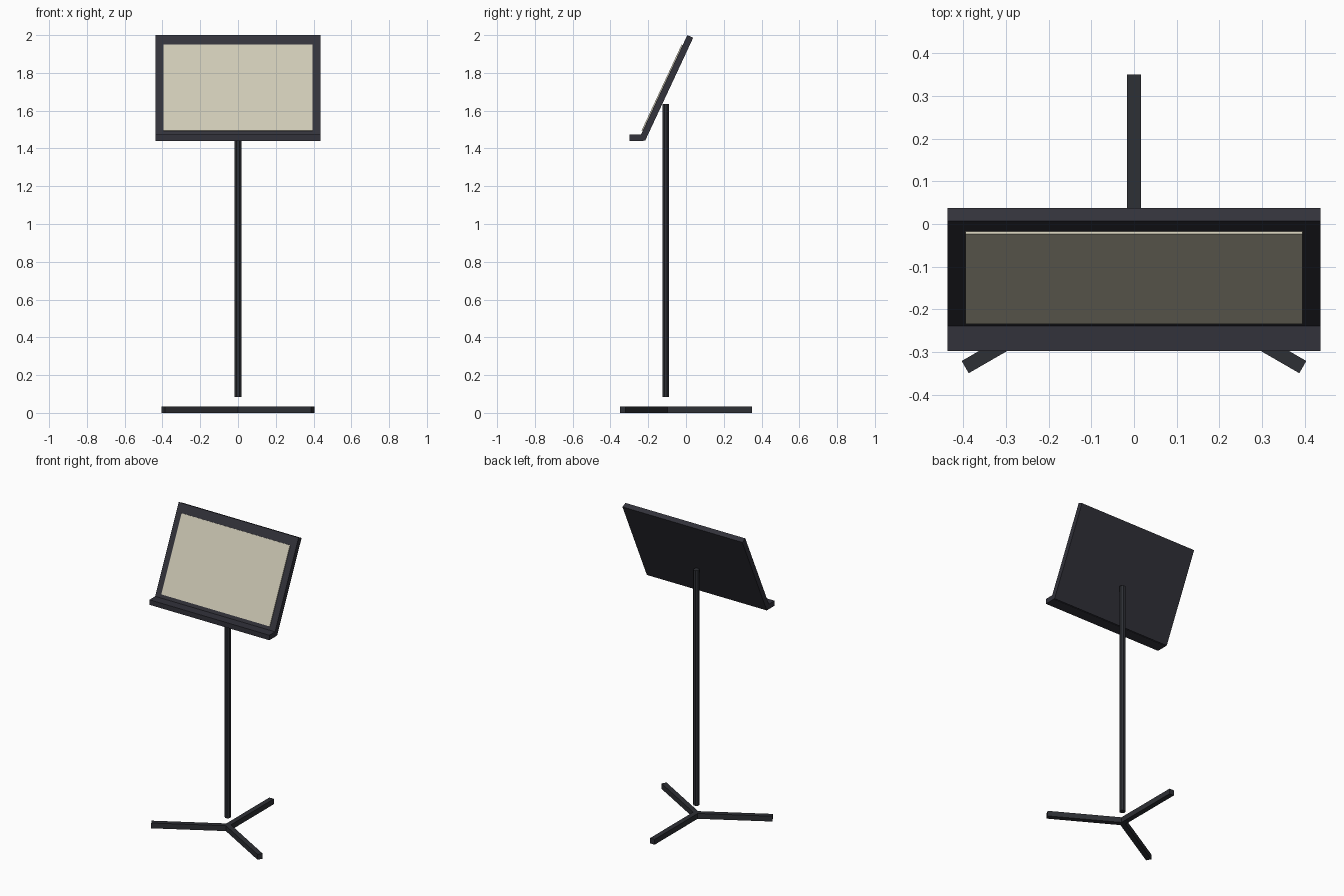
import bpy, bmesh, math
from mathutils import Matrix, Vector

if "Cube" in bpy.data.objects:
    bpy.data.objects.remove(bpy.data.objects["Cube"])


def material(name, rgb):
    m = bpy.data.materials.new(name)
    m.diffuse_color = (*rgb, 1)
    m.use_nodes = True
    m.node_tree.nodes["Principled BSDF"].inputs["Base Color"].default_value = m.diffuse_color
    return m


BOARD = material("dark board", (0.032, 0.032, 0.043))
METAL = material("dark metal", (0.027, 0.029, 0.035))
PAPER = material("paper", (0.62, 0.585, 0.465))


def finish(name, bm, mat):
    bmesh.ops.recalc_face_normals(bm, faces=bm.faces)
    me = bpy.data.meshes.new(name)
    bm.to_mesh(me)
    bm.free()
    me.materials.append(mat)
    ob = bpy.data.objects.new(name, me)
    bpy.context.collection.objects.link(ob)
    return ob


def box(name, size, matrix, mat):
    bm = bmesh.new()
    bmesh.ops.create_cube(bm, size=1, matrix=matrix @ Matrix.Diagonal((*size, 1)))
    return finish(name, bm, mat)


HUB_Y = -0.107

# Three flat legs radiating from the hub
LEG = 0.457
for name, angle in (("back_leg", 90), ("front_left_leg", 210), ("front_right_leg", 330)):
    m = (Matrix.Translation((0, HUB_Y, 0.0175))
         @ Matrix.Rotation(math.radians(angle), 4, 'Z')
         @ Matrix.Translation((LEG / 2, 0, 0)))
    box(name, (LEG, 0.033, 0.035), m, METAL)

# Octagonal upright post
bm = bmesh.new()
r = 0.0178 / math.cos(math.pi / 8)
bmesh.ops.create_cone(
    bm, cap_ends=True, segments=8, radius1=r, radius2=r, depth=1.55,
    matrix=Matrix.Translation((0, HUB_Y, 0.86)) @ Matrix.Rotation(math.pi / 8, 4, 'Z'))
finish("post", bm, METAL)

# Tilted desk: local origin is the top front edge, local -z runs down the face
TILT = Matrix.Translation((0, 0.007, 2.0)) @ Matrix.Rotation(math.radians(-25), 4, 'X')
H, T = 0.602, 0.034
box("desk_panel", (0.874, T, H), TILT @ Matrix.Translation((0, T / 2, -H / 2)), BOARD)

# Sheet lying on the desk
box("sheet", (0.79, 0.006, 0.501),
    TILT @ Matrix.Translation((0, -0.003, -0.309)), PAPER)

# Horizontal lip along the lower edge
box("lip", (0.874, 0.074, 0.033), Matrix.Translation((0, -0.261, 1.4565)), BOARD)
